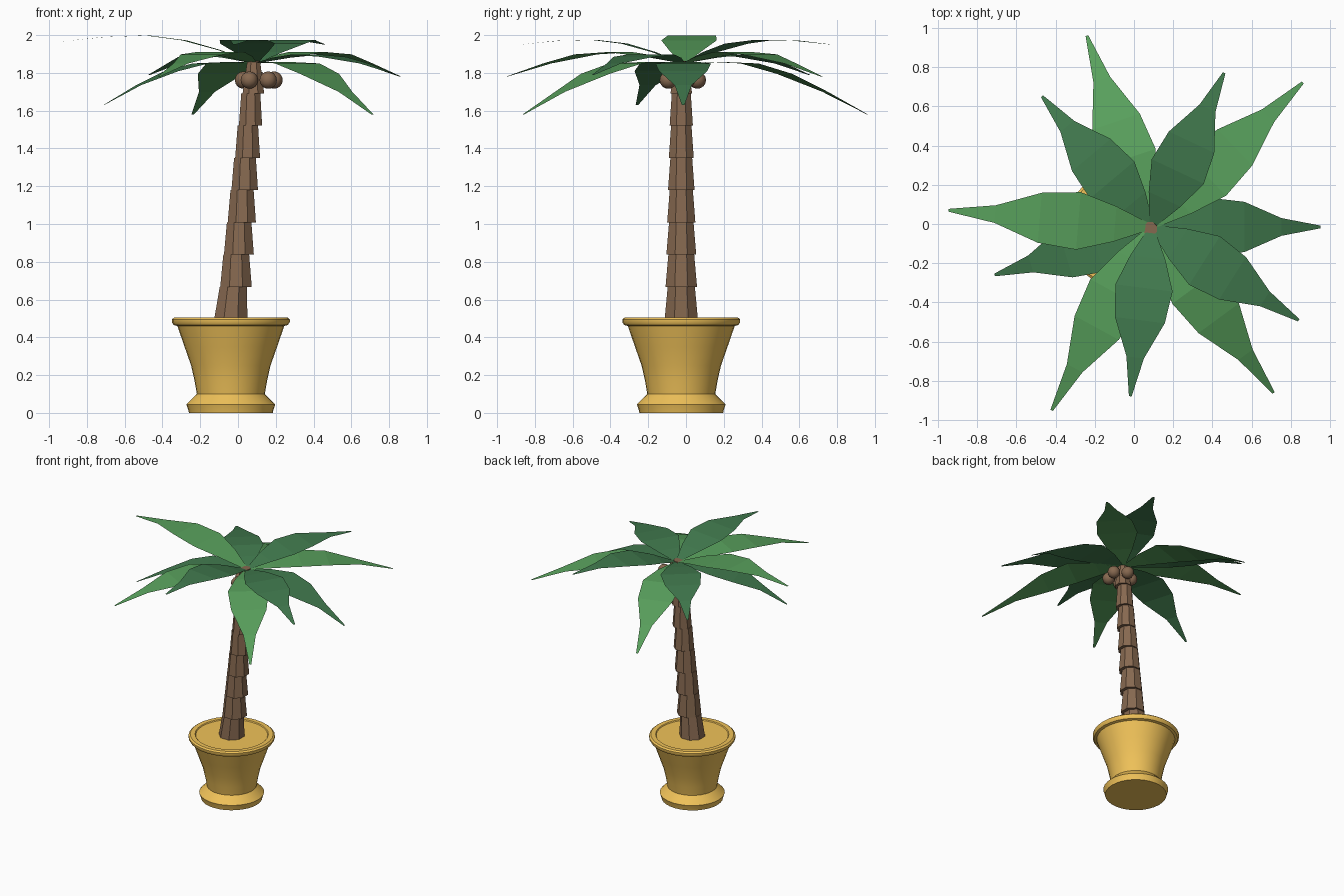
import bpy, bmesh
from math import sin, cos, pi, radians
from mathutils import Vector

if "Cube" in bpy.data.objects:
    bpy.data.objects.remove(bpy.data.objects["Cube"])


def material(name, rgb):
    m = bpy.data.materials.new(name)
    m.diffuse_color = (*rgb, 1)
    m.use_nodes = True
    m.node_tree.nodes["Principled BSDF"].inputs["Base Color"].default_value = m.diffuse_color
    return m


GOLD = material("gold", (0.87, 0.54, 0.10))
BARK = material("bark", (0.24, 0.14, 0.08))
LIGHT = material("light_leaf", (0.098, 0.35, 0.107))
DARK = material("dark_leaf", (0.053, 0.195, 0.076))


def make(name, bm, mat, smooth=None):
    me = bpy.data.meshes.new(name)
    bm.to_mesh(me)
    bm.free()
    me.materials.append(mat)
    ob = bpy.data.objects.new(name, me)
    bpy.context.collection.objects.link(ob)
    if smooth:
        bpy.ops.object.select_all(action='DESELECT')
        ob.select_set(True)
        bpy.context.view_layer.objects.active = ob
        bpy.ops.object.shade_smooth_by_angle(angle=radians(smooth))
    return ob


def stack(bm, rings, sides, phase=0.0):
    """Closed solid through circles given as (x, y, z, radius)."""
    loops = [[bm.verts.new((x + r * cos(phase + 2 * pi * i / sides),
                            y + r * sin(phase + 2 * pi * i / sides), z))
              for i in range(sides)] for x, y, z, r in rings]
    for a, b in zip(loops, loops[1:]):
        for i in range(sides):
            j = (i + 1) % sides
            bm.faces.new((a[i], a[j], b[j], b[i]))
    bm.faces.new(loops[0][::-1])
    bm.faces.new(loops[-1])


# Pot, turned profile with flared foot and lip, closed by the soil surface
profile = [(0.222, 0), (0.225, 0.015), (0.235, 0.045), (0.18, 0.10), (0.192, 0.17),
           (0.21, 0.25), (0.245, 0.35), (0.283, 0.46), (0.302, 0.465), (0.312, 0.48),
           (0.312, 0.495), (0.30, 0.505), (0.265, 0.505), (0.26, 0.498)]
bm = bmesh.new()
stack(bm, [(-0.038, -0.025, z, r) for r, z in profile], 32)
make("pot", bm, GOLD, 35)

# Trunk, leaning stack of eight overlapping tapered segments
bm = bmesh.new()
N = 8
for k in range(N):
    t0, t1 = k / N, (k + 1) / N
    rb = 0.095 - 0.038 * t0
    lean = lambda t: -0.038 + 0.123 * t
    shift = 0.012 if k else 0
    stack(bm, [(lean(t0) + shift, -0.025, 0.497 + 1.365 * t0, rb),
               (lean(t1) - 0.002, -0.025, 0.497 + 1.365 * t1, rb * (0.82 if k < 7 else 0.6))],
          8, pi / 8)
make("trunk", bm, BARK)

# Coconuts in a ring under the crown
for i in range(5):
    a = radians(18 + 72 * i)
    bm = bmesh.new()
    bmesh.ops.create_uvsphere(bm, u_segments=12, v_segments=8, radius=0.046)
    bmesh.ops.translate(bm, verts=bm.verts,
                        vec=(0.11 + 0.085 * cos(a), -0.025 + 0.085 * sin(a), 1.762))
    make("coconut", bm, BARK, 40)

# Fronds: thin sheets, one arching profile of heights per pitch
STATIONS = (0, 0.18, 0.36, 0.55, 0.77, 1)
HALF_WIDTHS = (0.012, 0.09, 0.147, 0.128, 0.045, 0.007)
LONG = {"up": (1.85, 1.92, 1.972, 1.998, 1.99, 1.965),
        "mid": (1.85, 1.887, 1.91, 1.898, 1.85, 1.78),
        "low": (1.85, 1.858, 1.85, 1.795, 1.70, 1.58)}
SHORT = {"up": (1.85, 1.91, 1.955, 1.975, 1.97, 1.95),
         "mid": (1.85, 1.88, 1.897, 1.885, 1.85, 1.79),
         "low": (1.85, 1.857, 1.85, 1.81, 1.735, 1.63)}


def frond(name, angle, length, heights, mat):
    a = radians(angle)
    out, side = Vector((cos(a), sin(a), 0)), Vector((-sin(a), cos(a), 0))
    bm = bmesh.new()
    rows = []
    for s, w, z in zip(STATIONS, HALF_WIDTHS, heights):
        c = Vector((0.09, -0.015, z)) + out * s * length
        rows.append((bm.verts.new(c - side * w), bm.verts.new(c + side * w)))
    for p, q in zip(rows, rows[1:]):
        bm.faces.new((p[0], q[0], q[1], p[1]))
    make(name, bm, mat)


for ang, ln, pitch in ((108.7, 1.03, "low"), (175.3, 1.04, "up"), (241.4, 1.065, "mid"),
                       (306.3, 1.05, "low"), (43.7, 1.065, "mid")):
    frond("long_frond", ang, ln, LONG[pitch], LIGHT)
for ang, ln, pitch in ((130, 0.87, "mid"), (197, 0.837, "low"), (262.8, 0.87, "up"),
                       (327.6, 0.888, "mid"), (0, 0.86, "low"), (64.8, 0.868, "up")):
    frond("short_frond", ang, ln, SHORT[pitch], DARK)
